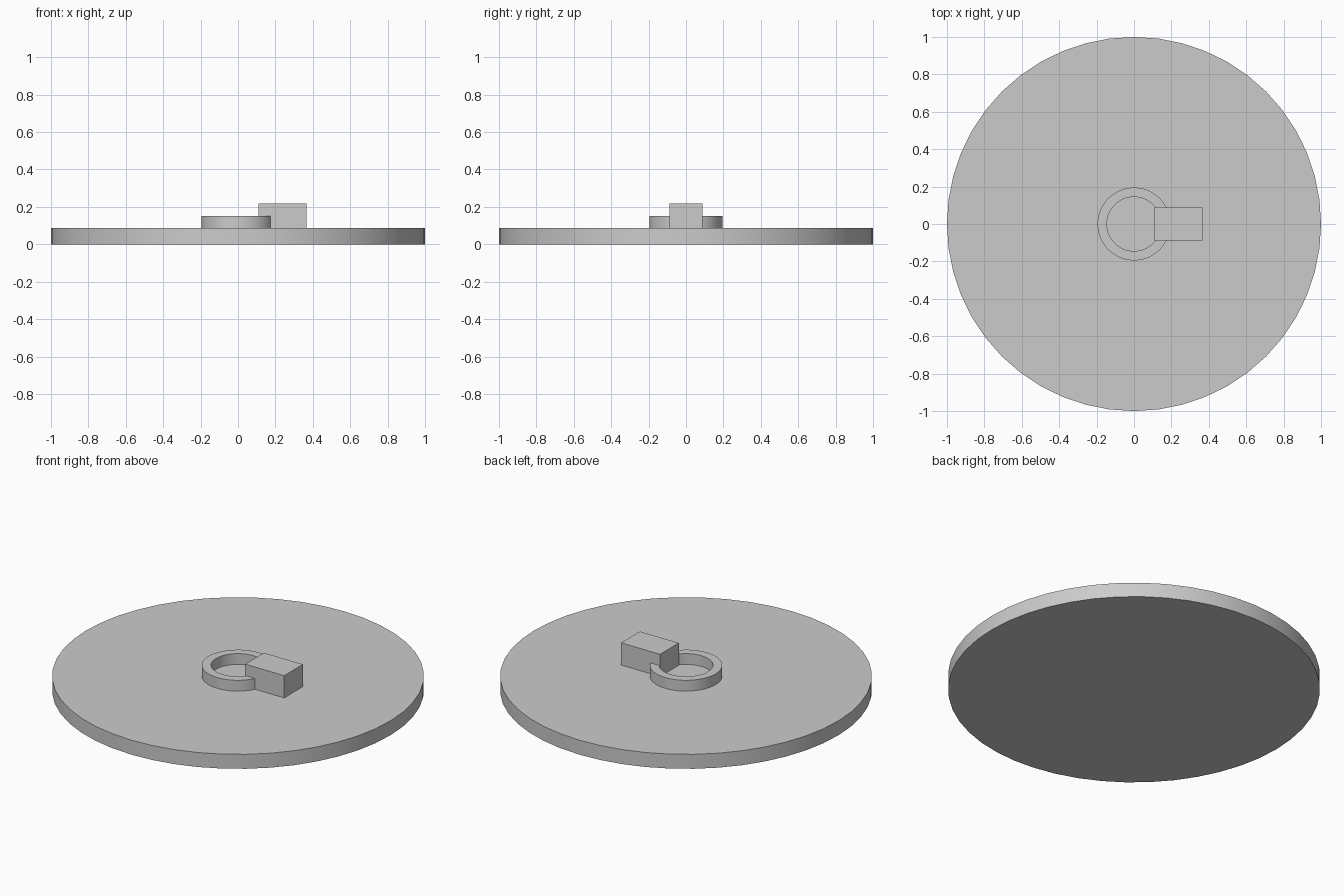
import bpy
import bmesh
import math

cube = bpy.data.objects.get("Cube")
if cube:
    bpy.data.objects.remove(cube, do_unlink=True)

SIDES = 48
BASE_TOP = 0.086

grey = bpy.data.materials.new("plain_grey")
grey.use_nodes = True
colour = (0.6, 0.6, 0.6, 1)
grey.diffuse_color = colour
grey.node_tree.nodes["Principled BSDF"].inputs["Base Color"].default_value = colour


def finish(obj, name):
    obj.name = name
    obj.data.name = name
    obj.data.materials.append(grey)
    bpy.ops.object.shade_smooth_by_angle(angle=math.radians(30))


def lathe(name, profile):
    """Spin a closed (radius, height) loop around the vertical axis."""
    bm = bmesh.new()
    verts = [bm.verts.new((r, 0, z)) for r, z in profile]
    edges = [bm.edges.new((verts[i - 1], v)) for i, v in enumerate(verts)]
    bmesh.ops.spin(bm, geom=verts + edges, axis=(0, 0, 1), cent=(0, 0, 0),
                   angle=math.tau, steps=SIDES, use_duplicate=False)
    bmesh.ops.remove_doubles(bm, verts=bm.verts, dist=0.0001)
    bmesh.ops.recalc_face_normals(bm, faces=bm.faces)
    mesh = bpy.data.meshes.new(name)
    bm.to_mesh(mesh)
    bm.free()
    obj = bpy.data.objects.new(name, mesh)
    bpy.context.collection.objects.link(obj)
    bpy.ops.object.select_all(action="DESELECT")
    obj.select_set(True)
    bpy.context.view_layer.objects.active = obj
    finish(obj, name)


# Round base plate
bpy.ops.mesh.primitive_cylinder_add(vertices=SIDES, radius=1, depth=BASE_TOP,
                                    location=(0, 0, BASE_TOP / 2))
finish(bpy.context.object, "base_disc")

# Raised collar around the centre
lathe("centre_ring", [(0.145, BASE_TOP), (0.195, BASE_TOP),
                      (0.195, 0.15), (0.145, 0.15)])

# Block cutting through one side of the collar
bpy.ops.mesh.primitive_cube_add(size=1, location=(0.237, 0, (BASE_TOP + 0.218) / 2))
block = bpy.context.object
block.scale = (0.256, 0.176, 0.218 - BASE_TOP)
bpy.ops.object.transform_apply(location=False, rotation=False, scale=True)
finish(block, "side_block")
